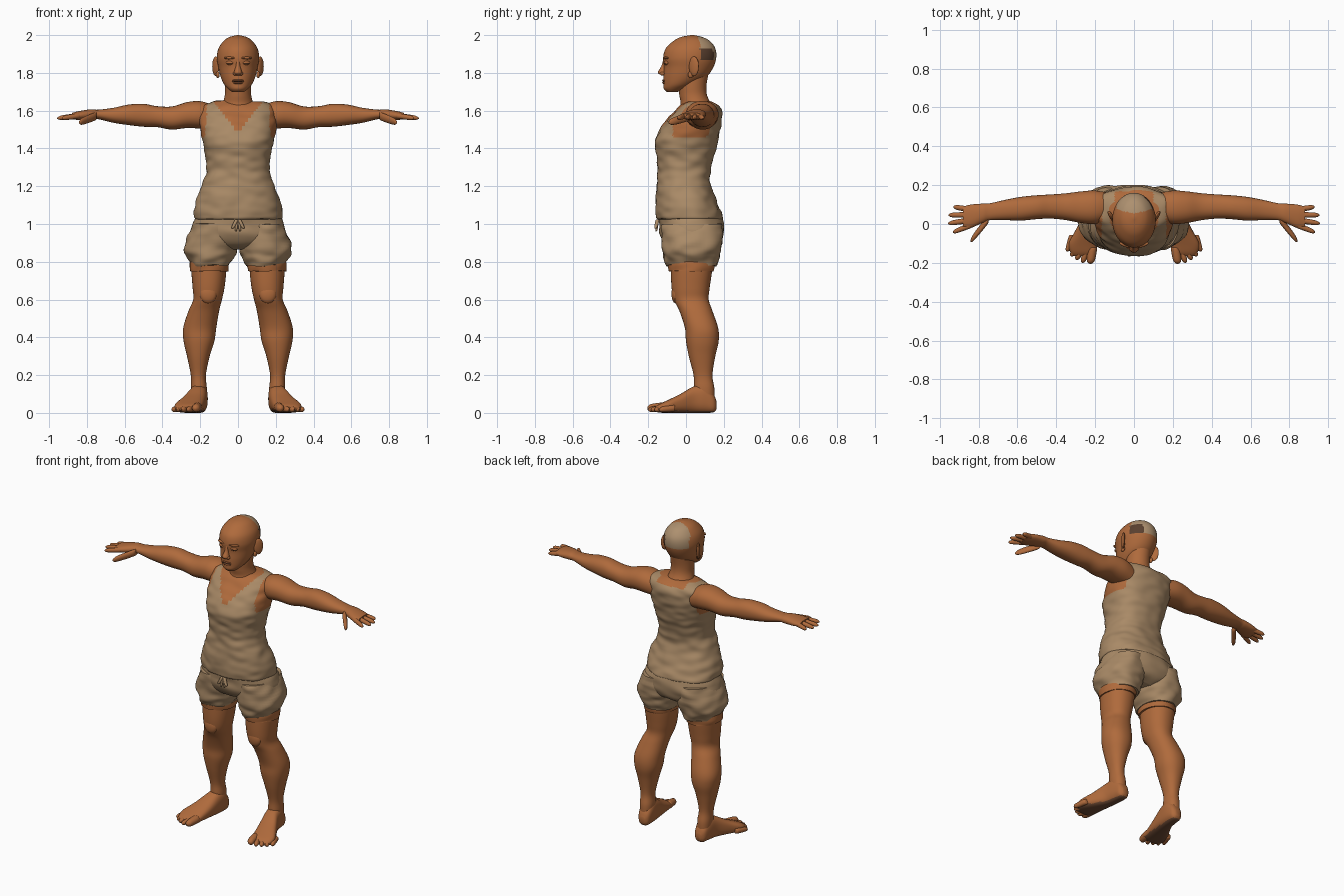
import bpy
import bmesh
import math
from mathutils import Vector, Matrix, noise

cube = bpy.data.objects.get("Cube")
if cube:
    bpy.data.objects.remove(cube, do_unlink=True)


def material(name, colour):
    mat = bpy.data.materials.new(name)
    mat.use_nodes = True
    rgba = (*colour, 1)
    mat.diffuse_color = rgba
    mat.node_tree.nodes["Principled BSDF"].inputs["Base Color"].default_value = rgba
    return mat


skin = material("skin", (.43, .145, .045))
cloth = material("linen cloth", (.40, .255, .135))
scalp = material("pale scalp patch", (.42, .28, .16))
dark = material("dark brown", (.10, .05, .028))
sole = material("dusty sole", (.16, .07, .035))
lip = material("lip", (.34, .11, .04))
made = []


def finish(name, bm, mats, rule=None):
    bmesh.ops.recalc_face_normals(bm, faces=bm.faces)
    for face in bm.faces:
        face.smooth = True
        if rule:
            face.material_index = rule(face.calc_center_median(), face.normal)
    mesh = bpy.data.meshes.new(name)
    bm.to_mesh(mesh)
    bm.free()
    for mat in mats:
        mesh.materials.append(mat)
    obj = bpy.data.objects.new(name, mesh)
    bpy.context.collection.objects.link(obj)
    made.append(obj)
    return obj


def spline(p, q, r, s, t):
    # Catmull-Rom blend of four rings
    return [b + .5 * t * (c - a + t * (2 * a - 5 * b + 4 * c - d + t * (3 * (b - c) + d - a)))
            for a, b, c, d in zip(p, q, r, s)]


def loft(name, rings, mats, axis="z", power=2, sign=1, rough=0, steps=5, sides=40, rule=None):
    """Each ring is: position on the axis, then low and high bounds on the other two axes."""
    along = "xyz".index(axis)
    across = [i for i in range(3) if i != along]
    smooth = []
    for i in range(len(rings) - 1):
        four = [rings[max(0, min(len(rings) - 1, i + k))] for k in (-1, 0, 1, 2)]
        smooth += [spline(*four, j / steps) for j in range(steps)]
    smooth.append(rings[-1])
    bm = bmesh.new()
    loops = []
    for pos, a0, a1, b0, b1 in smooth:
        loop = []
        for k in range(sides):
            ang = math.tau * k / sides
            co = Vector()
            co[along] = pos
            for i, lo, hi, w in ((across[0], a0, a1, math.cos(ang)), (across[1], b0, b1, math.sin(ang))):
                co[i] = (lo + hi) / 2 + (hi - lo) / 2 * math.copysign(abs(w) ** (2 / power), w)
            co.x *= sign
            loop.append(bm.verts.new(co))
        loops.append(loop)
    for low, high in zip(loops, loops[1:]):
        for k in range(sides):
            n = (k + 1) % sides
            bm.faces.new((low[k], low[n], high[n], high[k]))
    bm.faces.new(loops[0])
    bm.faces.new(loops[-1])
    bmesh.ops.recalc_face_normals(bm, faces=bm.faces)
    bm.normal_update()
    if rough:
        for v in bm.verts:
            p = v.co
            v.co += v.normal * rough * noise.noise(Vector((p.x * 12, p.y * 12, p.z * 24)))
    return finish(name, bm, mats, rule)


def digit(name, start, end, radius, mat, axis, sign=1):
    # Rounded tapering finger, toe or cord
    start, end = Vector(start), Vector(end)
    along = "xyz".index(axis)
    rings = []
    for t, f in ((0, .8), (.1, 1), (.6, .95), (.88, .75), (1, .2)):
        c = start.lerp(end, t)
        a, b = [c[i] for i in range(3) if i != along]
        r = radius * f
        rings.append((c[along], a - r, a + r, b - r, b + r))
    loft(name, rings, [mat], axis, sign=sign, steps=3, sides=14)


def blob(name, centre, size, mat, sign=1, turn=0):
    bm = bmesh.new()
    bmesh.ops.create_uvsphere(bm, u_segments=20, v_segments=12, radius=1)
    bm.transform(Matrix.Translation(centre) @ Matrix.Rotation(math.radians(turn), 4, "Z")
                 @ Matrix.Diagonal((*size, 1)))
    bm.transform(Matrix.Diagonal((sign, 1, 1, 1)))
    finish(name, bm, [mat])


# Vest, with skin showing in the neckline and armholes
def vest_rule(c, n):
    x = abs(c.x)
    neckline = c.y < .06 and c.z > 1.485 + x * 1.25
    nape = c.z > 1.625 and x < .1
    armhole = x > .165 and c.z > 1.46 and -.07 < c.y < .13
    return int(neckline or nape or armhole)


loft("vest", [(1.025, -.228, .228, -.15, .19), (1.04, -.235, .235, -.158, .192),
              (1.1, -.227, .227, -.16, .17), (1.2, -.195, .195, -.155, .135),
              (1.28, -.168, .168, -.15, .13), (1.36, -.172, .172, -.156, .15),
              (1.44, -.19, .19, -.163, .17), (1.52, -.2, .2, -.125, .185),
              (1.58, -.205, .205, -.075, .19), (1.625, -.19, .19, -.03, .175),
              (1.65, -.13, .13, .01, .13)],
     [cloth, skin], power=2.3, rough=.008, steps=9, sides=88, rule=vest_rule)

# Neck
loft("neck", [(1.57, -.11, .11, -.06, .15), (1.63, -.085, .085, -.03, .135),
              (1.68, -.07, .07, -.035, .112), (1.73, -.069, .069, -.04, .108),
              (1.8, -.07, .07, -.04, .12)], [skin])


# Head, with a pale patch on the back of the scalp and a dark one on its left side
def head_rule(c, n):
    if c.y < .055 + abs(c.x) * .2 or c.z < 1.865 or c.x < -.09:
        return 0
    return 2 if c.x > .05 and c.z < 1.93 and c.y < .15 else 1


loft("head", [(1.698, -.03, .03, -.1, -.05), (1.715, -.052, .052, -.117, 0),
              (1.74, -.074, .074, -.119, .05), (1.78, -.092, .092, -.12, .11),
              (1.83, -.104, .104, -.117, .145), (1.88, -.112, .112, -.121, .16),
              (1.93, -.103, .103, -.107, .155), (1.97, -.075, .075, -.065, .125),
              (1.99, -.045, .045, -.025, .085), (2, -.006, .006, .025, .04)],
     [skin, scalp, dark], steps=8, sides=72, rule=head_rule)

# Face
loft("nose", [(1.87, -.009, .009, -.12, -.1), (1.835, -.012, .012, -.131, -.1),
              (1.802, -.022, .022, -.149, -.1), (1.787, -.02, .02, -.13, -.1)], [skin], sides=20)
blob("upper_lip", (0, -.115, 1.76), (.03, .011, .006), lip)
blob("lower_lip", (0, -.114, 1.747), (.025, .012, .007), lip)
blob("mouth_line", (0, -.118, 1.7535), (.032, .008, .0015), dark)

# Shorts
loft("shorts_hips", [(1.05, -.222, .222, -.147, .185), (1, -.243, .243, -.142, .2),
                     (.94, -.25, .25, -.136, .2), (.89, -.2, .2, -.1, .17),
                     (.865, -.1, .1, -.05, .12)], [cloth], power=2.2, rough=.007, sides=64)

finger_tips = ((.93, .088), (.955, .046), (.957, .003), (.932, -.042))
toe_tips = ((.225, -.205), (.264, -.2), (.294, -.186), (.32, -.168), (.342, -.142))

for side, sign in (("left", 1), ("right", -1)):
    # Ears, eyes and brows
    blob(side + "_ear", (.118, .042, 1.835), (.011, .03, .052), skin, sign, -32)
    blob(side + "_earlobe", (.107, .025, 1.79), (.01, .015, .018), skin, sign)
    blob(side + "_eyelid", (.043, -.105, 1.853), (.022, .01, .011), skin, sign, 18)
    blob(side + "_eye", (.043, -.109, 1.851), (.017, .008, .0025), dark, sign, 18)
    blob(side + "_brow", (.045, -.107, 1.879), (.032, .011, .007), skin, sign, 18)
    blob(side + "_nostril_wing", (.016, -.124, 1.796), (.011, .014, .01), skin, sign)

    # Shorts leg and drawstring
    loft(side + "_shorts_leg", [(1, .03, .235, -.13, .19), (.94, .01, .262, -.13, .198),
                                (.87, .008, .284, -.122, .188), (.83, .022, .272, -.116, .178),
                                (.8, .036, .252, -.108, .168), (.78, .045, .246, -.1, .16)],
         [cloth], power=2.2, sign=sign, rough=.012, sides=56)
    digit(side + "_drawstring_loop", (.006, -.15, 1.025), (.03, -.162, .975), .01, cloth, "z", sign)
    digit(side + "_drawstring_tail", (.004, -.15, 1.02), (.012, -.158, .96), .007, cloth, "z", sign)

    # Leg with a loose cuff above the knee
    loft(side + "_leg_cuff", [(.81, .045, .253, -.093, .152), (.78, .048, .256, -.095, .152),
                              (.75, .052, .254, -.09, .146)], [skin], sign=sign, rough=.006)
    loft(side + "_leg", [(.86, .06, .25, -.08, .15), (.75, .062, .247, -.08, .138),
                         (.66, .072, .24, -.076, .125), (.6, .085, .237, -.065, .12),
                         (.54, .1, .262, -.035, .14), (.45, .115, .29, -.006, .17),
                         (.38, .125, .288, 0, .173), (.3, .15, .27, .015, .155),
                         (.2, .17, .25, .04, .14), (.13, .165, .25, .042, .15),
                         (.06, .17, .245, .05, .15)], [skin], power=2.2, sign=sign)
    blob(side + "_kneecap", (.158, -.055, .63), (.045, .022, .05), skin, sign)

    # Foot and toes
    loft(side + "_foot", [(.162, .185, .22, .02, .06), (.145, .167, .24, .003, .1),
                          (.1, .16, .252, 0, .15), (.04, .164, .265, 0, .14),
                          (-.03, .174, .3, 0, .1), (-.1, .187, .335, 0, .066),
                          (-.145, .195, .328, .002, .045), (-.165, .21, .31, .01, .03)],
         [skin, sole], "y", power=2.6, sign=sign,
         rule=lambda c, n: int(n.z < -.7 and c.z < .02))
    for i, (x, y) in enumerate(toe_tips):
        radius = .017 if i else .024
        start = (.213 + i * .026, y + .085, radius + .008)
        digit(f"{side}_toe_{i + 1}", start, (x, y, radius), radius, skin, "y", sign)

    # Arm running into the palm
    loft(side + "_arm", [(.13, .02, .16, 1.5, 1.63), (.2, 0, .172, 1.505, 1.65),
                         (.27, .005, .168, 1.508, 1.645), (.35, .02, .158, 1.5, 1.622),
                         (.43, .028, .152, 1.513, 1.624), (.5, .025, .148, 1.515, 1.636),
                         (.58, .018, .14, 1.524, 1.632), (.66, .02, .125, 1.536, 1.615),
                         (.74, .02, .107, 1.555, 1.605), (.78, .006, .105, 1.552, 1.607),
                         (.84, -.02, .1, 1.55, 1.598), (.88, -.018, .09, 1.556, 1.588)],
         [skin], "x", power=2.2, sign=sign)

    # Fingers and thumb
    for i, (x, y) in enumerate(finger_tips):
        start = (.835, .073 - i * .026, 1.574)
        digit(f"{side}_finger_{i + 1}", start, (x, y, 1.56), .0145, skin, "x", sign)
    digit(side + "_thumb", (.75, .025, 1.572), (.842, -.088, 1.537), .022, skin, "x", sign)

# Smooth shading with crisp hems
bpy.ops.object.select_all(action="DESELECT")
for obj in made:
    obj.select_set(True)
bpy.context.view_layer.objects.active = made[0]
bpy.ops.object.shade_smooth_by_angle(angle=math.radians(45))
